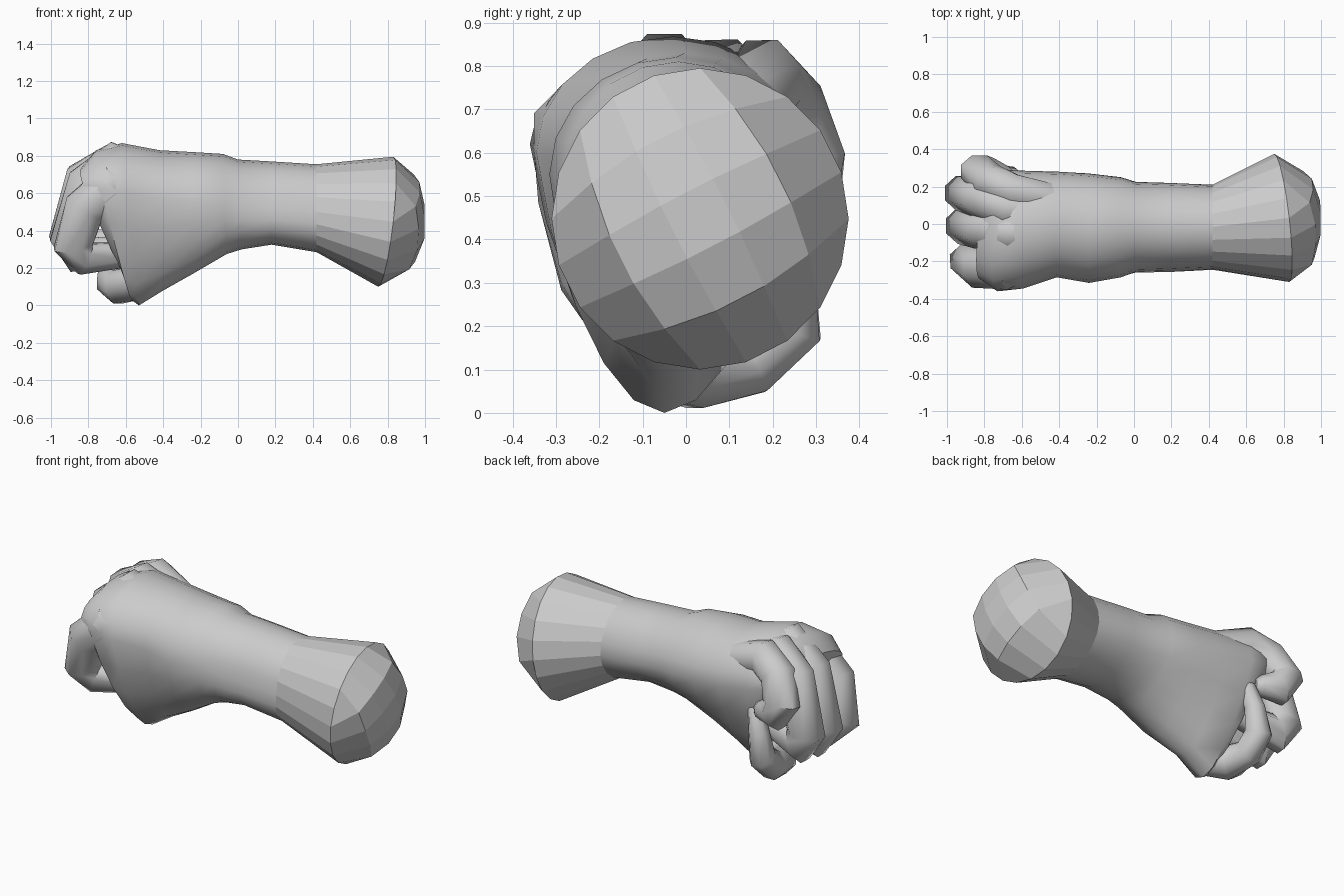
import bpy, bmesh, math
from mathutils import Vector

old = bpy.data.objects.get("Cube")
if old:
    bpy.data.objects.remove(old, do_unlink=True)

SKIN = bpy.data.materials.new("clay_grey")
SKIN.use_nodes = True
GREY = (0.6, 0.6, 0.6, 1)
SKIN.diffuse_color = GREY
SKIN.node_tree.nodes["Principled BSDF"].inputs["Base Color"].default_value = GREY


def finish(name, bm, smooth_angle):
    """Turn a bmesh into a named, shaded object."""
    mesh = bpy.data.meshes.new(name)
    bm.to_mesh(mesh)
    bm.free()
    mesh.materials.append(SKIN)
    obj = bpy.data.objects.new(name, mesh)
    bpy.context.collection.objects.link(obj)
    bpy.ops.object.select_all(action='DESELECT')
    obj.select_set(True)
    bpy.context.view_layer.objects.active = obj
    bpy.ops.object.shade_smooth_by_angle(angle=math.radians(smooth_angle))
    return obj


def skin_rings(bm, rings, caps):
    """Bridge consecutive rings of points with quads."""
    loops = [[bm.verts.new(p) for p in ring] for ring in rings]
    n = len(loops[0])
    for a, b in zip(loops, loops[1:]):
        for i in range(n):
            j = (i + 1) % n
            bm.faces.new((a[i], a[j], b[j], b[i]))
    for end in caps:
        bm.faces.new(loops[end])


def arm_ring(x_top, x_bot, shear, y0, y1, z0, zm, z1, taper, skew, n=20):
    """Oval section, widest at zm, leaning in x and narrowing downwards."""
    ring = []
    for i in range(n):
        a = math.tau * i / n
        c, s = math.cos(a), math.sin(a)
        low = max(0, -s)
        width = (y1 - y0) / 2 * (1 - taper * low)
        z = zm + s * (z1 - zm if s > 0 else zm - z0)
        lean = (z - z0) / (z1 - z0)
        ring.append((x_bot + (x_top - x_bot) * lean - shear * c,
                     (y0 + y1) / 2 + width * c - skew * low, z))
    return ring


# Forearm, wrist and palm as one loft
sections = [
    (.83, .75, .04, -.31, .375, .1, .4475, .795, 0, 0),
    (.42, .42, 0, -.24, .21, .285, .5, .755, -.05, .04),
    (.18, .18, 0, -.25, .22, .325, .52, .77, -.05, .05),
    (0, .02, 0, -.255, .225, .3, .53, .78, 0, .05),
    (-.08, -.06, 0, -.285, .25, .275, .54, .81, .1, .05),
    (-.24, -.24, 0, -.315, .27, .17, .55, .82, .22, .05),
    (-.42, -.4, 0, -.285, .28, .08, .57, .83, .28, .04),
    (-.62, -.53, 0, -.345, .285, 0, .6, .868, .28, .02),
    (-.76, -.57, -.02, -.36, .285, .03, .62, .83, .3, .02),
    (-.83, -.56, -.04, -.3, .24, .09, .62, .74, .35, .02),
]
bm = bmesh.new()
skin_rings(bm, [arm_ring(*s) for s in sections], [-1])

# Faceted dome closing the forearm: a grid wrapped onto a disc
dome = bmesh.ops.create_grid(bm, x_segments=5, y_segments=5, size=1)["verts"]
turn, step = math.radians(27), math.radians(18)
for v in dome:
    u, w = v.co.x, v.co.y
    du, dw = u * math.sqrt(1 - w * w / 2), w * math.sqrt(1 - u * u / 2)
    radius, angle = math.hypot(du, dw), math.atan2(dw, du) + turn
    if radius > .99:
        angle = round(angle / step) * step
    c, s = radius * math.cos(angle), radius * math.sin(angle)
    bulge = math.sqrt(max(0, 1 - radius ** 2))
    v.co = (.79 + .04 * (s - c) * radius ** 2 + .215 * bulge,
            .0325 + .3425 * c, .4475 + .3475 * s)
bmesh.ops.remove_doubles(bm, verts=bm.verts[:], dist=.004)
bmesh.ops.recalc_face_normals(bm, faces=bm.faces[:])
arm = finish("forearm_and_palm", bm, 50)
for face in arm.data.polygons:
    if face.center.x > 0.45:
        face.use_smooth = False


def buried(point):
    """True when a point lies inside the palm."""
    _, near, normal, _ = arm.closest_point_on_mesh(point)
    return (point - near).dot(normal) < 0


def finger(name, path, radii, side_hint, n=8):
    """Jointed tube with mitred bends and a blunt tip, trimmed inside the palm."""
    pts = [Vector(p) for p in path]
    tip = pts[-1] + (pts[-1] - pts[-2]).normalized() * radii[-1] * .6
    pts.append(tip)
    radii = list(radii) + [radii[-1] * .55]
    rings = []
    for i, p in enumerate(pts):
        d_in = (p - pts[max(i - 1, 0)]).normalized()
        d_out = (pts[min(i + 1, len(pts) - 1)] - p).normalized()
        t = (d_in + d_out).normalized()
        stretch = 1
        if 0 < i < len(pts) - 1:
            stretch = min(1.35, 1 / max(.5, t.dot(d_in)))
        side = Vector(side_hint)
        side = (side - t * side.dot(t)).normalized()
        up = t.cross(side)
        ring = []
        for k in range(n):
            a = math.tau * (k + .5) / n
            ring.append(p + (side * math.cos(a) + up * math.sin(a) * stretch) * radii[i])
        rings.append(ring)
    bm = bmesh.new()
    skin_rings(bm, rings, [0, -1])
    bmesh.ops.recalc_face_normals(bm, faces=bm.faces[:])
    hidden = [f for f in bm.faces if all(buried(v.co) for v in f.verts)]
    bmesh.ops.delete(bm, geom=hidden, context='FACES')
    finish(name, bm, 48)


# Four curled fingers, from the back edge (+y) to the front edge
Y = (0, 1, 0)
finger("finger_1", [(-.4, .12, .68), (-.65, .175, .76), (-.77, .225, .7),
                    (-.825, .28, .58), (-.78, .275, .5), (-.68, .25, .49)],
       (.09, .1, .1, .095, .085, .06), Y)
finger("finger_2", [(-.4, .06, .68), (-.68, .08, .755), (-.82, .14, .67),
                    (-.91, .165, .38), (-.86, .16, .3), (-.6, .11, .36)],
       (.09, .105, .11, .1, .09, .07), Y)
finger("finger_3", [(-.4, -.04, .68), (-.66, -.05, .765), (-.81, -.03, .65),
                    (-.9, -.01, .36), (-.85, 0, .27), (-.58, -.02, .31)],
       (.09, .105, .11, .105, .09, .07), Y)
finger("finger_4", [(-.4, -.15, .62), (-.68, -.245, .64), (-.82, -.235, .52),
                    (-.88, -.2, .32), (-.82, -.16, .25), (-.59, -.11, .27)],
       (.09, .115, .115, .1, .085, .07), Y)

# Thumb folded across below the fingers with its tip turned up
finger("thumb", [(-.53, -.06, .12), (-.64, .02, .1), (-.68, .15, .12),
                 (-.675, .24, .2), (-.65, .24, .34), (-.615, .22, .47)],
       (.09, .09, .08, .075, .06, .045), (1, 0, 0))
